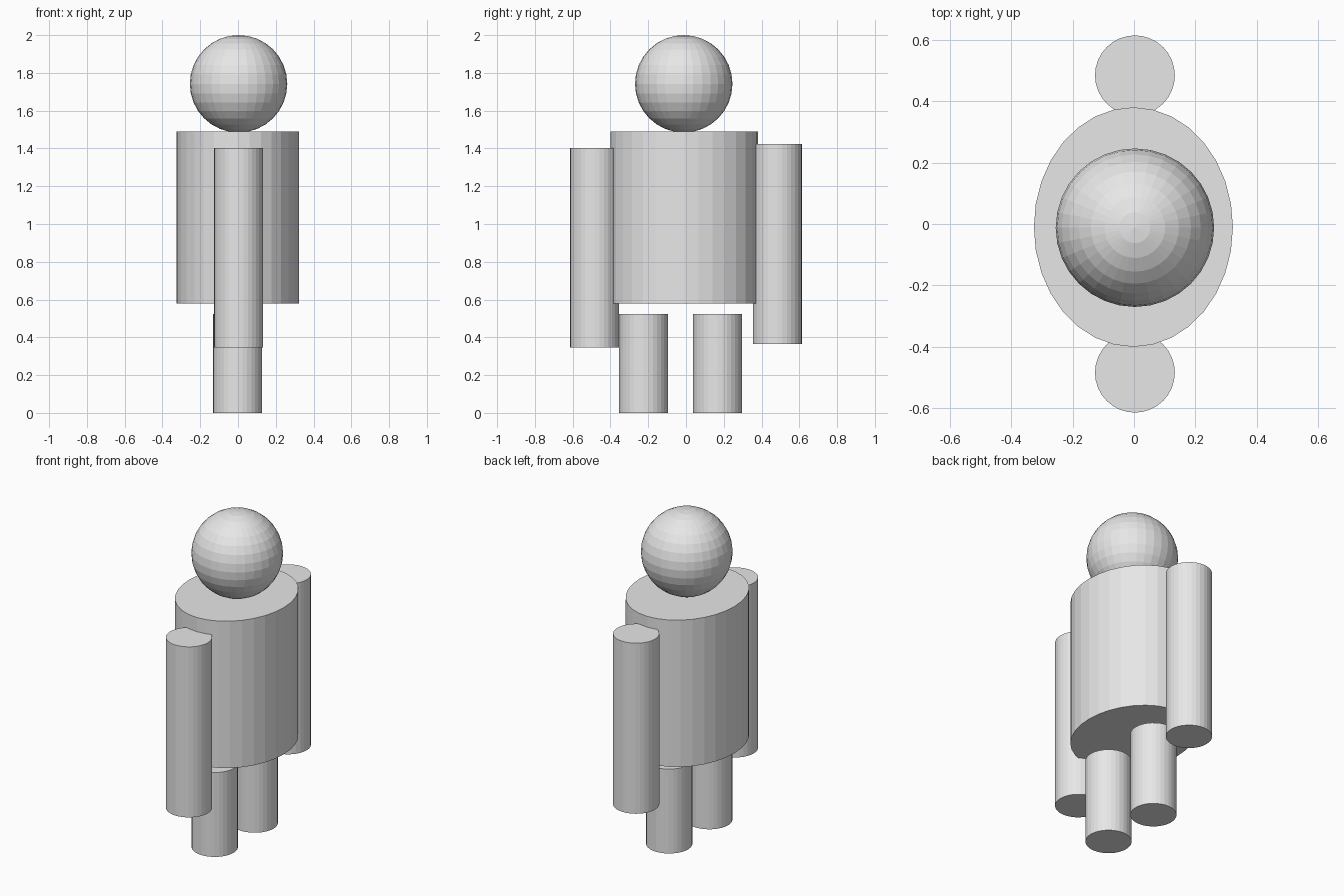
import bpy

if "Cube" in bpy.data.objects:
    bpy.data.objects.remove(bpy.data.objects["Cube"])

# Single plain material
grey = bpy.data.materials.new("light_grey")
grey.diffuse_color = (0.8, 0.8, 0.8, 1.0)
grey.use_nodes = True
grey.node_tree.nodes["Principled BSDF"].inputs["Base Color"].default_value = grey.diffuse_color


def finish(name):
    obj = bpy.context.object
    obj.name = name
    obj.data.materials.append(grey)
    return obj


def upright_cylinder(name, x, y, z_low, z_high, rx, ry):
    bpy.ops.mesh.primitive_cylinder_add(
        vertices=32, radius=1, depth=1, location=(x, y, (z_low + z_high) / 2))
    obj = finish(name)
    obj.scale = (rx, ry, z_high - z_low)
    return obj


# Oval torso
upright_cylinder("torso", -0.002, -0.01, 0.58, 1.49, 0.324, 0.39)

# Arms, one slightly higher than the other
upright_cylinder("front_arm", 0.003, -0.484, 0.345, 1.402, 0.13, 0.13)
upright_cylinder("back_arm", 0.003, 0.484, 0.366, 1.423, 0.13, 0.13)

# Short legs, stopping just under the torso
for name, y in (("front_leg", -0.225), ("back_leg", 0.167)):
    upright_cylinder(name, -0.002, y, 0.0, 0.523, 0.13, 0.13)

# Faceted round head
bpy.ops.mesh.primitive_uv_sphere_add(
    segments=32, ring_count=16, radius=0.258, location=(0.003, -0.012, 1.742))
finish("head")
